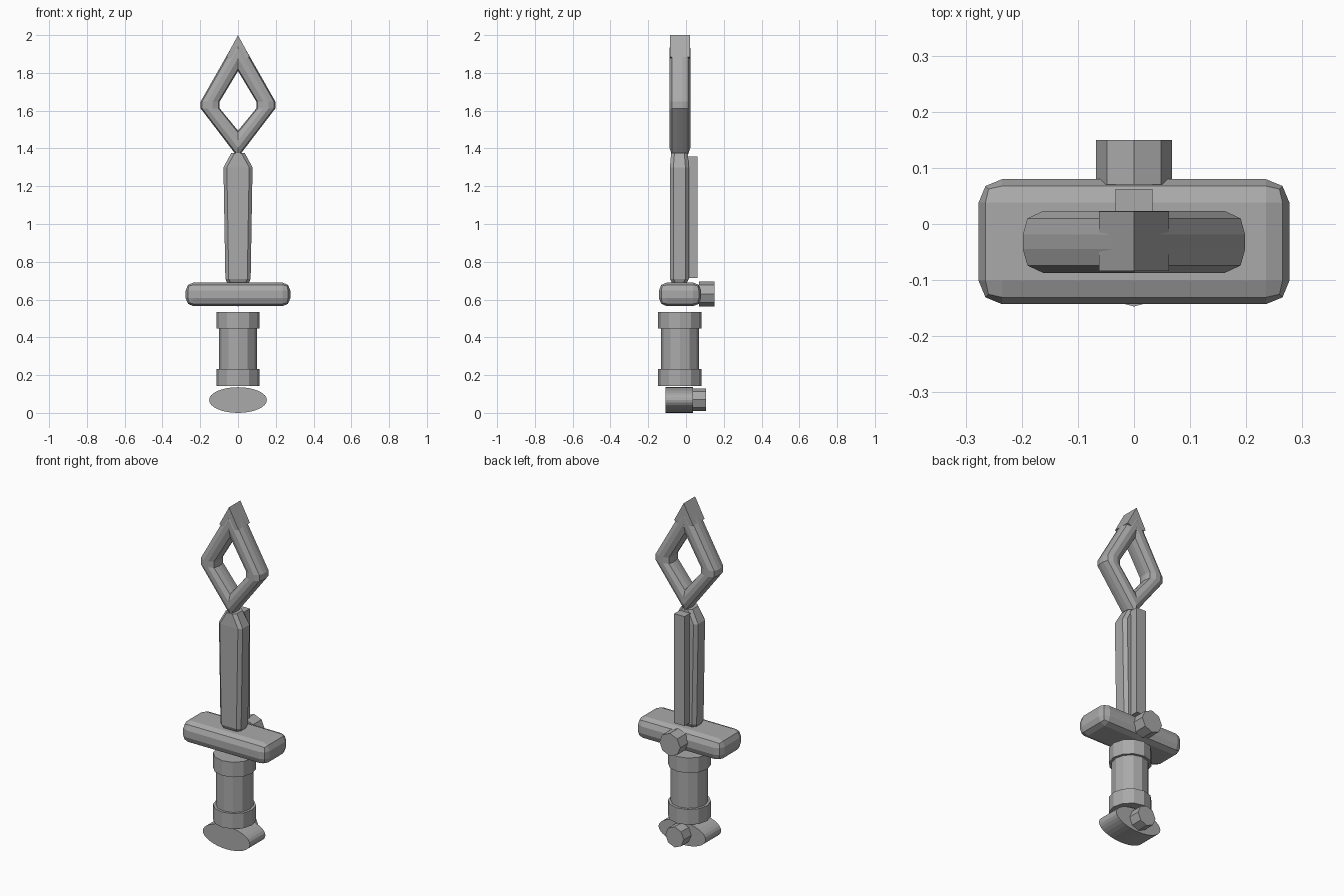
import bpy, bmesh
from math import sin, cos, pi
from mathutils import Matrix, Vector

old = bpy.data.objects.get("Cube")
if old:
    bpy.data.objects.remove(old, do_unlink=True)

MID_Y = -0.032

steel = bpy.data.materials.new("grey steel")
steel.use_nodes = True
GREY = (0.4, 0.4, 0.4, 1)
steel.diffuse_color = GREY
steel.node_tree.nodes["Principled BSDF"].inputs["Base Color"].default_value = GREY


def finish(name, bm):
    bmesh.ops.recalc_face_normals(bm, faces=bm.faces)
    mesh = bpy.data.meshes.new(name)
    bm.to_mesh(mesh)
    bm.free()
    mesh.materials.append(steel)
    obj = bpy.data.objects.new(name, mesh)
    bpy.context.collection.objects.link(obj)
    return obj


def loft(name, rings, closed=False):
    """Skin a list of point rings; cap the ends unless the skin closes on itself."""
    bm = bmesh.new()
    loops = [[bm.verts.new(p) for p in ring] for ring in rings]
    n = len(loops[0])
    pairs = list(zip(loops, loops[1:]))
    if closed:
        pairs.append((loops[-1], loops[0]))
    else:
        bm.faces.new(loops[0])
        bm.faces.new(loops[-1])
    for a, b in pairs:
        for i in range(n):
            j = (i + 1) % n
            bm.faces.new((a[i], a[j], b[j], b[i]))
    return finish(name, bm)


def extrude_y(name, outline, y0, y1):
    return loft(name, [[(x, y, z) for x, z in outline] for y in (y0, y1)])


def ellipse(rx, rz, cz, sides):
    return [(rx * sin(2 * pi * i / sides), cz + rz * cos(2 * pi * i / sides))
            for i in range(sides)]


def box(name, lo, hi, bevel=0):
    lo, hi = Vector(lo), Vector(hi)
    bm = bmesh.new()
    size = hi - lo
    bmesh.ops.create_cube(bm, size=1, matrix=Matrix.Translation((lo + hi) / 2)
                          @ Matrix.Diagonal((*size, 1)))
    if bevel:
        bmesh.ops.bevel(bm, geom=bm.edges[:], offset=bevel, segments=2,
                        profile=0.5, affect='EDGES')
    return finish(name, bm)


def tube(name, radius, z0, z1, sides=12):
    rings = [[(radius * sin(2 * pi * i / sides),
               MID_Y - radius * cos(2 * pi * i / sides), z)
              for i in range(sides)] for z in (z0, z1)]
    return loft(name, rings)


# Pommel and its rear stud
extrude_y("pommel", ellipse(0.153, 0.068, 0.068, 32), -0.108, 0.036)
extrude_y("pommel_stud", ellipse(0.06, 0.06, 0.07, 8), 0.03, 0.106)

# Grip with two collars
tube("grip", 0.1, 0.145, 0.53)
tube("lower_collar", 0.115, 0.143, 0.233)
tube("upper_collar", 0.115, 0.447, 0.535)

# Crossguard and its rear stud
box("crossguard", (-0.277, -0.143, 0.565), (0.277, 0.08, 0.69), 0.042)
extrude_y("guard_stud", ellipse(0.068, 0.066, 0.63, 8), 0.07, 0.15)

# Blade: chamfered section lofted along its height
def blade_ring(hx, hy, z, c=0.018):
    corner = [(hx, hy - c), (hx - c, hy)]
    quarter = corner + [(-x, y) for x, y in reversed(corner)]
    return [(x, MID_Y - 0.003 + y, z)
            for x, y in quarter + [(-x, -y) for x, y in quarter]]

loft("blade", [blade_ring(0.056, 0.038, 0.685), blade_ring(0.067, 0.05, 0.71),
               blade_ring(0.077, 0.05, 1.3), blade_ring(0.036, 0.044, 1.375)])
box("blade_spine", (-0.033, 0.0, 0.715), (0.033, 0.062, 1.358))

# Open diamond head: nested diamond loops, blunt at the two sides
def diamond(half, y):
    top, low, blunt = 1.63 + half * 1.85, 1.63 - half * 1.4, 0.018
    return [(0, y, top), (half, y, 1.63 + blunt), (half, y, 1.63 - blunt),
            (0, y, low), (-half, y, 1.63 - blunt), (-half, y, 1.63 + blunt)]

profile = [(0.198, 0.013), (0.19, 0.042), (0.162, 0.055),
           (0.134, 0.055), (0.104, 0.042), (0.097, 0.013)]
section = profile + [(a, -y) for a, y in reversed(profile)]
loft("diamond_head", [diamond(a, MID_Y + y) for a, y in section], closed=True)

# Pointed tip
extrude_y("tip", [(0, 2.0), (0.062, 1.885), (0, 1.86), (-0.062, 1.885)],
          MID_Y - 0.052, MID_Y + 0.054)
